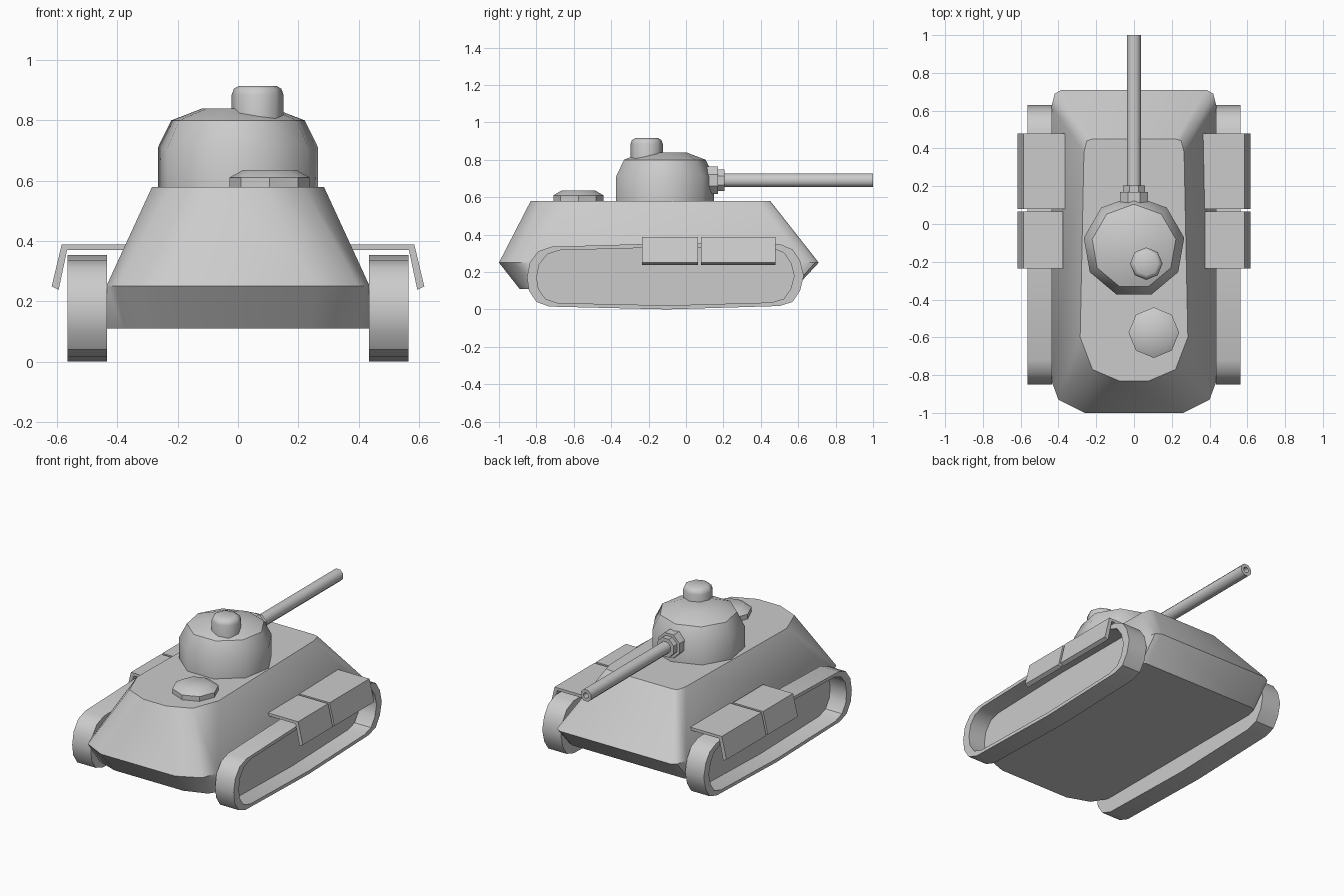
import bpy, bmesh, math

cube = bpy.data.objects.get("Cube")
if cube:
    bpy.data.objects.remove(cube, do_unlink=True)

grey = bpy.data.materials.new("plain grey")
grey.use_nodes = True
grey.diffuse_color = (0.6, 0.6, 0.6, 1)
grey.node_tree.nodes["Principled BSDF"].inputs["Base Color"].default_value = (0.6, 0.6, 0.6, 1)


def loft(name, rings, mirror=False, angle=35):
    """Skin a stack of equal-sized rings, cap both ends."""
    bm = bmesh.new()
    loops = [[bm.verts.new(p) for p in ring] for ring in rings]
    n = len(loops[0])
    for a, b in zip(loops, loops[1:]):
        for i in range(n):
            j = (i + 1) % n
            bm.faces.new((a[i], a[j], b[j], b[i]))
    bm.faces.new(loops[0])
    bm.faces.new(loops[-1])
    bmesh.ops.recalc_face_normals(bm, faces=bm.faces)
    mesh = bpy.data.meshes.new(name)
    bm.to_mesh(mesh)
    bm.free()
    mesh.materials.append(grey)
    obj = bpy.data.objects.new(name, mesh)
    bpy.context.collection.objects.link(obj)
    bpy.ops.object.select_all(action='DESELECT')
    obj.select_set(True)
    bpy.context.view_layer.objects.active = obj
    bpy.ops.object.shade_smooth_by_angle(angle=math.radians(angle))
    if mirror:
        obj.modifiers.new("both sides", 'MIRROR')
    return obj


def turned(name, sides, profile, x, y, angle=35):
    """Upright turned part: profile is (radius, z)."""
    turns = [math.tau * i / sides for i in range(sides)]
    return loft(name, [[(x + r * math.sin(t), y + r * math.cos(t), z) for t in turns]
                       for r, z in profile], angle=angle)


def along_y(name, sides, profile, z, angle=35):
    """Part turned about the gun axis: profile is (radius, y)."""
    turns = [math.tau * (i + 0.5) / sides for i in range(sides)]
    return loft(name, [[(r * math.sin(t), y, z + r * math.cos(t)) for t in turns]
                       for r, y in profile], angle=angle)


# Hull: half outlines at three heights, mirrored into rings
def hull_ring(half, z):
    return [(x, y, z) for x, y in half] + [(-x, y, z) for x, y in reversed(half)]


floor = [(.39, .58), (.42, .565), (.435, .50), (.435, -.75), (.38, -.84), (.24, -.89)]
belt = [(.385, .71), (.42, .69), (.437, .62), (.437, -.83), (.40, -.93), (.26, -1.0)]
deck = [(.22, .45), (.25, .44), (.265, .38), (.285, -.60), (.22, -.77), (.08, -.83)]
loft("hull", [hull_ring(floor, .11), hull_ring(belt, .25), hull_ring(deck, .58)], angle=45)

# Tracks: rounded loop with a recessed side panel
outer = [(-.72, .335), (-.79, .31), (-.835, .25), (-.85, .17), (-.84, .10), (-.80, .04),
         (-.73, .015), (-.10, 0), (.50, .018), (.57, .04), (.61, .10), (.63, .18),
         (.61, .26), (.57, .32), (.50, .35), (-.10, .353)]
inner = [(-.11 + (y + .11) * .93, .177 + (z - .177) * .88) for y, z in outer]
loft("tracks", [[(x, y, z) for y, z in outline] for x, outline in
                ((.435, outer), (.565, outer), (.565, inner), (.45, inner))], mirror=True)

# Fenders: bent plates over the tracks
for name, x0, y0, y1 in (("front_fenders", .375, -.235, .065), ("rear_fenders", .365, .08, .478)):
    section = [(x0, .37), (.567, .37), (.595, .238), (.618, .25), (.585, .388), (x0, .388)]
    loft(name, [[(x, y, z) for x, z in section] for y in (y0, y1)], mirror=True, angle=20)

# Turret, cupola and deck hatch
turned("turret", 9, [(.27, .57), (.27, .71), (.225, .80), (.12, .84)], 0, -.12, angle=42)
turned("cupola", 8, [(.086, .78), (.086, .885), (.079, .905), (.062, .915)], .065, -.21, angle=50)
turned("deck_hatch", 8, [(.134, .57), (.134, .61), (.09, .635)], .105, -.575)

# Gun: collar rings and hollow barrel
along_y("gun_collar", 8, [(.08, .07), (.08, .17)], .69)
along_y("gun_sleeve", 8, [(.062, .16), (.062, .205)], .69)
along_y("gun_barrel", 8, [(.039, .15), (.039, 1.0), (.018, 1.0), (.018, .95)], .69, angle=50)
